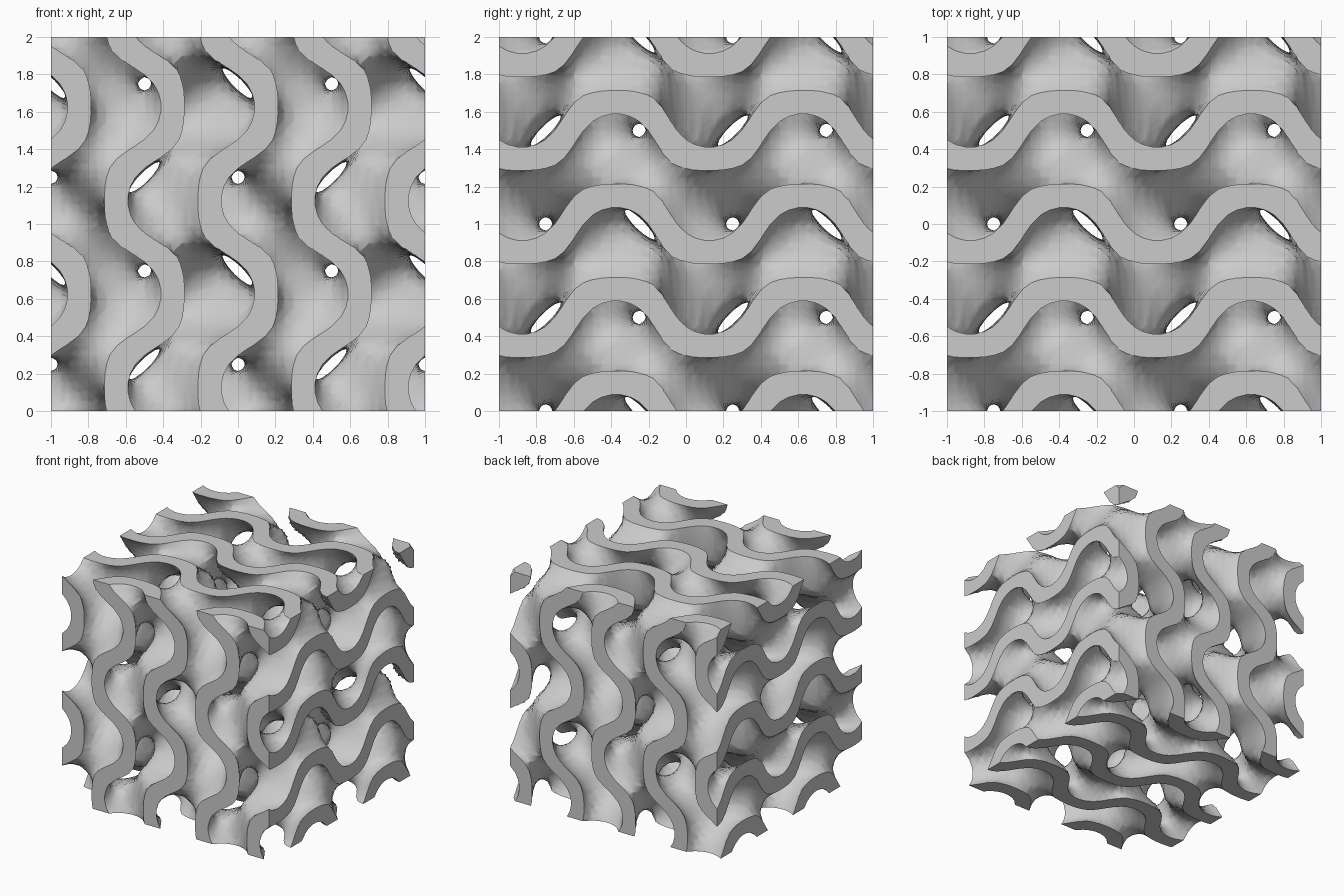
import bpy
import bmesh
from math import sin, cos, tau
from itertools import permutations, product
from mathutils import Vector

if "Cube" in bpy.data.objects:
    bpy.data.objects.remove(bpy.data.objects["Cube"])

CELLS = 20      # grid cells per repeat of the lattice
WALL = 0.66     # the wall fills the space where abs(field) < WALL

grey = bpy.data.materials.new("plain grey")
grey.use_nodes = True
grey.diffuse_color = (0.6, 0.6, 0.6, 1)
grey.node_tree.nodes["Principled BSDF"].inputs["Base Color"].default_value = (0.6, 0.6, 0.6, 1)


def field(p):
    """Periodic gyroid mixed with a diamond lattice, repeating every unit."""
    sx, sy, sz = (sin(tau * c) for c in p)
    cx, cy, cz = (cos(tau * c) for c in p)
    return sx * cy + sy * cz + sz * cx + cx * cy * cz - sx * sy * sz


def make_object(name, bm):
    mesh = bpy.data.meshes.new(name)
    bm.to_mesh(mesh)
    bm.free()
    mesh.materials.append(grey)
    obj = bpy.data.objects.new(name, mesh)
    bpy.context.collection.objects.link(obj)
    obj.location.z = 1
    return obj


# Curved wall surfaces: both sides of the wall for one repeat, cut tetrahedron by tetrahedron
grid = {k: field([c / CELLS for c in k]) for k in product(range(CELLS + 1), repeat=3)}
bm = bmesh.new()


def add_sheet(level, sign):
    verts = {}

    def crossing(a, b):
        key = (min(a, b), max(a, b))
        if key not in verts:
            lo, hi = key
            t = (level - grid[lo]) / (grid[hi] - grid[lo])
            verts[key] = bm.verts.new(Vector(lo).lerp(Vector(hi), t) / CELLS - Vector((1, 1, 1)))
        return verts[key]

    for base in product(range(CELLS), repeat=3):
        for order in permutations(range(3)):
            corner = list(base)
            tet = [base]
            for axis in order:
                corner[axis] += 1
                tet.append(tuple(corner))
            solid = [k for k in tet if sign * (grid[k] - level) < 0]
            empty = [k for k in tet if k not in solid]
            if not solid or not empty:
                continue
            if len(solid) == 2:
                (a, b), (c, d) = solid, empty
                ring = [crossing(a, c), crossing(a, d), crossing(b, d), crossing(b, c)]
            else:
                ring = [crossing(a, b) for a in solid for b in empty]
            # Turn each face away from the solid side
            normal = (ring[1].co - ring[0].co).cross(ring[2].co - ring[0].co)
            outward = (sum((Vector(k) for k in empty), Vector()) / len(empty)
                       - sum((Vector(k) for k in solid), Vector()) / len(solid))
            if normal.dot(outward) < 0:
                ring.reverse()
            bm.faces.new(ring)


add_sheet(WALL, 1)
add_sheet(-WALL, -1)
bmesh.ops.remove_doubles(bm, verts=bm.verts[:], dist=0.0008)
for f in bm.faces:
    f.smooth = True
walls = make_object("lattice_walls", bm)

# Repeat twice along each axis
for axis in range(3):
    array = walls.modifiers.new("repeat", "ARRAY")
    array.count = 2
    array.use_relative_offset = False
    array.use_constant_offset = True
    step = [0, 0, 0]
    step[axis] = 1
    array.constant_offset_displace = step
    array.use_merge_vertices = True
    array.merge_threshold = 0.0008


# Flat cut faces of the cube: the wall's section on each of the six sides
def clip(poly, sign):
    """Keep the part of a polygon of (point, value) where sign * value < WALL."""
    kept = []
    for (p, a), (q, b) in zip(poly, poly[1:] + poly[:1]):
        in_a, in_b = sign * a < WALL, sign * b < WALL
        if in_a:
            kept.append((p, a))
        if in_a != in_b:
            t = (sign * WALL - a) / (b - a)
            kept.append((p.lerp(q, t), sign * WALL))
    return kept


section = []
for i, j in product(range(2 * CELLS), repeat=2):
    for mid in ((1, 0), (0, 1)):
        tri = []
        for di, dj in ((0, 0), mid, (1, 1)):
            u, v = (i + di) / CELLS - 1, (j + dj) / CELLS - 1
            tri.append((Vector((u, v)), field((u, v, 0))))
        poly = clip(clip(tri, 1), -1)
        if len(poly) > 2:
            points = [p for p, _ in poly]
            section.append(points if mid == (1, 0) else points[::-1])

bm = bmesh.new()
for axis, side in product(range(3), (-1, 1)):
    for points in section:
        ring = []
        for p in points:
            co = [0, 0, 0]
            co[axis] = side
            co[(axis + 1) % 3], co[(axis + 2) % 3] = p
            ring.append(bm.verts.new(co))
        bm.faces.new(ring if side > 0 else ring[::-1])
bmesh.ops.remove_doubles(bm, verts=bm.verts[:], dist=0.0004)
make_object("cut_faces", bm)
